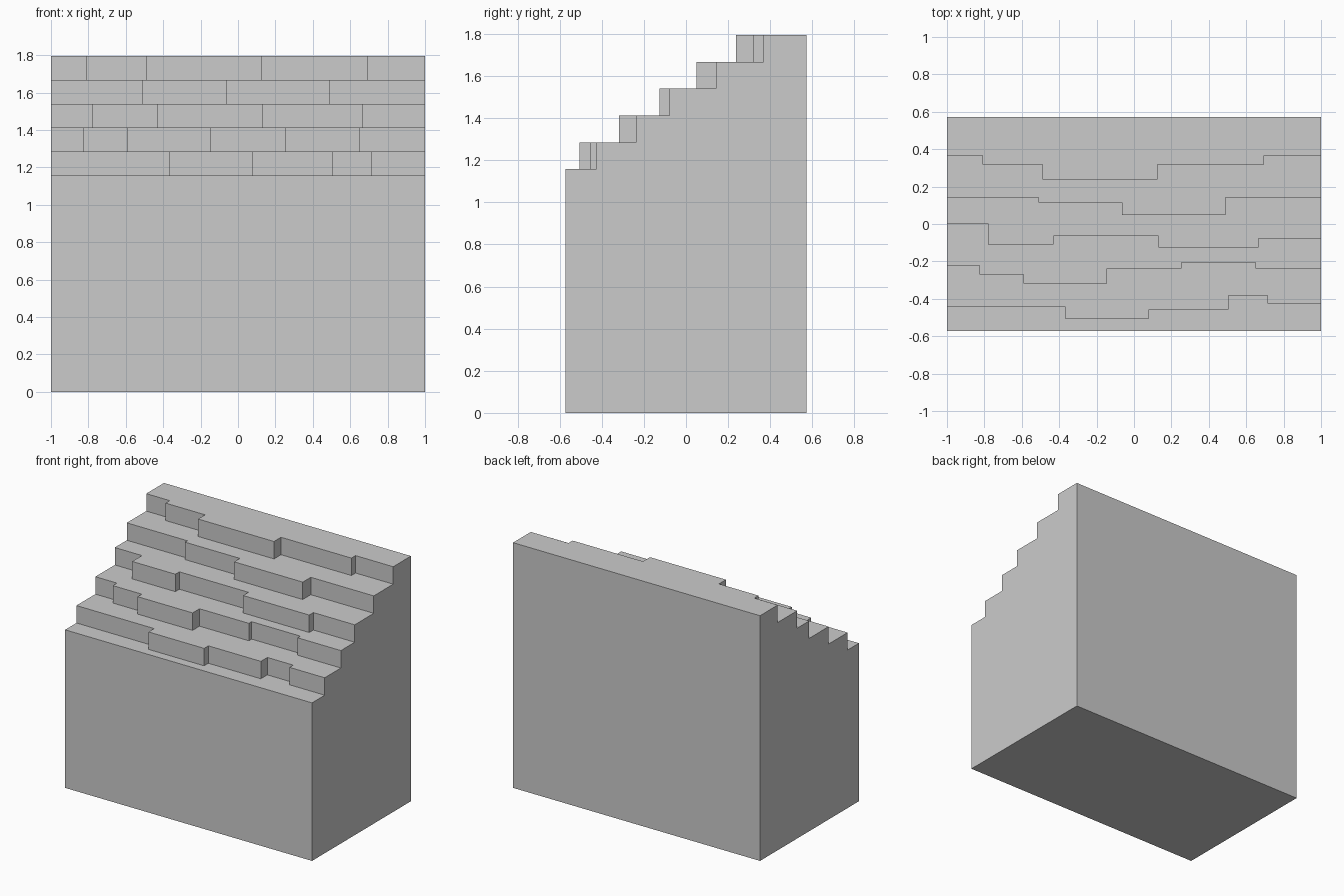
import bpy
import bmesh

if "Cube" in bpy.data.objects:
    bpy.data.objects.remove(bpy.data.objects["Cube"])

W, D = 1.0, 0.572            # half width, half depth
BASE, STEP = 1.157, 0.1276   # height of lowest tread, riser height

# Each course, bottom to top: (x breaks, y of the block fronts from left to right)
courses = [
    ([], [-D]),
    ([-0.37, 0.08, 0.505, 0.715], [-0.441, -0.506, -0.457, -0.382, -0.425]),
    ([-0.825, -0.59, -0.145, 0.255, 0.65], [-0.222, -0.27, -0.318, -0.238, -0.206, -0.238]),
    ([-0.78, -0.43, 0.13, 0.665], [0.003, -0.110, -0.064, -0.126, -0.078]),
    ([-0.51, -0.065, 0.49], [0.142, 0.115, 0.049, 0.142]),
    ([-0.81, -0.49, 0.125, 0.695], [0.367, 0.319, 0.238, 0.319, 0.367]),
]


def front_line(breaks, depths):
    """Zigzag outline of one course, left to right."""
    xs = [-W] + breaks + [W]
    return [(x, y) for i, y in enumerate(depths) for x in (xs[i], xs[i + 1])]


bm = bmesh.new()


def face(points):
    bm.faces.new([bm.verts.new(p) for p in points])


lines = [front_line(*c) for c in courses] + [[(-W, D), (W, D)]]
left, right = [(-W, D, 0)], [(W, D, 0)]
low = 0.0
for i, line in enumerate(lines[:-1]):
    top = BASE + STEP * i
    # Risers
    for (xa, ya), (xb, yb) in zip(line, line[1:]):
        face([(xa, ya, low), (xb, yb, low), (xb, yb, top), (xa, ya, top)])
    # Tread up to the next course
    face([(x, y, top) for x, y in line + lines[i + 1][::-1]])
    for profile, (x, y) in ((left, line[0]), (right, line[-1])):
        profile += [(x, y, low), (x, y, top)]
    low = top

# Stepped ends, back and underside
face(left + [(-W, D, low)])
face(right + [(W, D, low)])
face([(-W, D, 0), (W, D, 0), (W, D, low), (-W, D, low)])
face([(-W, -D, 0), (W, -D, 0), (W, D, 0), (-W, D, 0)])

bmesh.ops.remove_doubles(bm, verts=bm.verts, dist=1e-5)
bmesh.ops.recalc_face_normals(bm, faces=bm.faces)
mesh = bpy.data.meshes.new("stepped_block_wall")
bm.to_mesh(mesh)
bm.free()
bpy.context.collection.objects.link(bpy.data.objects.new("stepped_block_wall", mesh))
